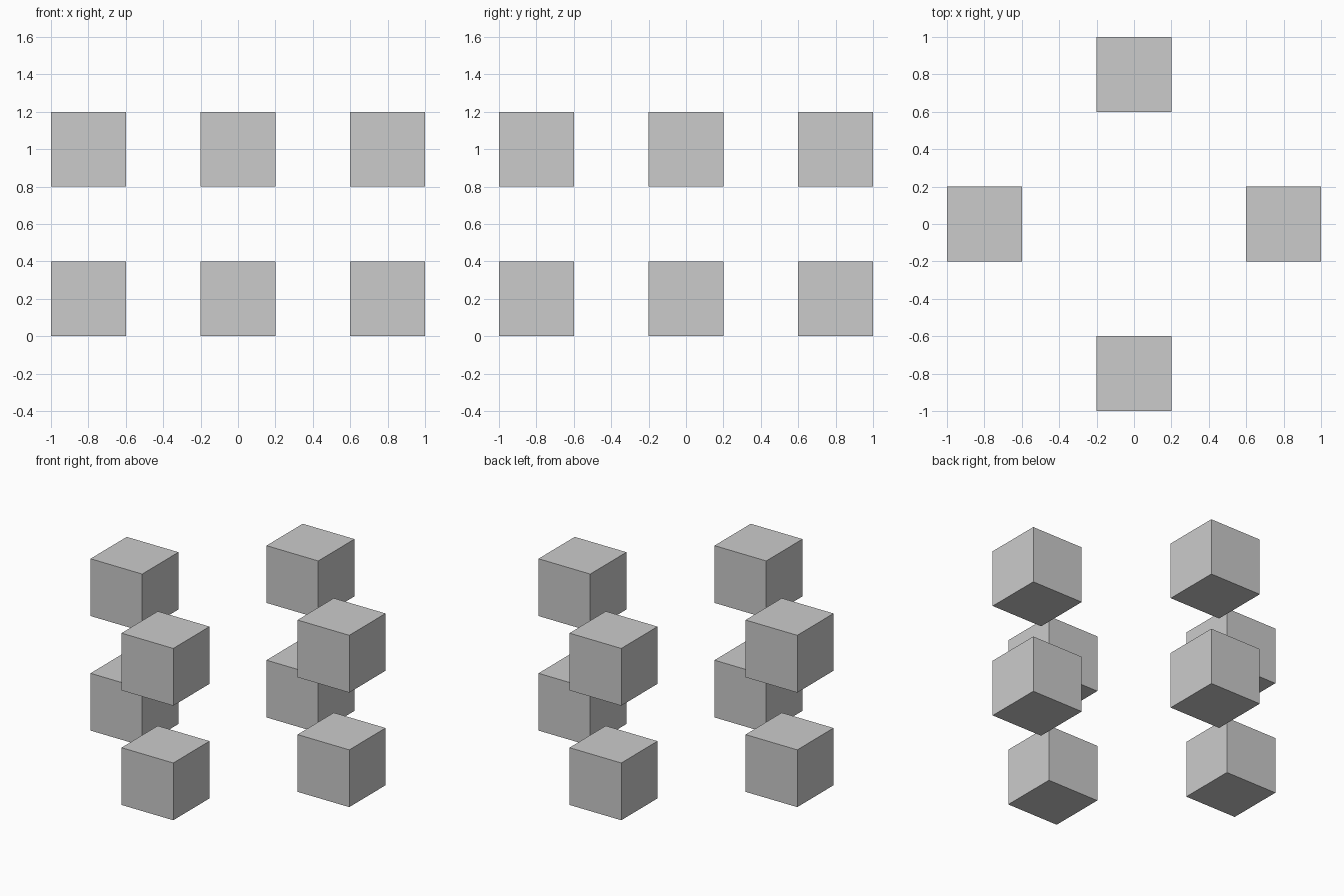
import bpy

if "Cube" in bpy.data.objects:
    bpy.data.objects.remove(bpy.data.objects["Cube"])

SIZE = 0.4      # cube edge
RADIUS = 0.8    # distance of each column from the centre

# Two layers of four cubes arranged in a cross
columns = {
    "left": (-RADIUS, 0),
    "right": (RADIUS, 0),
    "front": (0, -RADIUS),
    "back": (0, RADIUS),
}
layers = {"lower": 0.2, "upper": 1.0}

for layer, z in layers.items():
    for side, (x, y) in columns.items():
        bpy.ops.mesh.primitive_cube_add(size=SIZE, location=(x, y, z))
        bpy.context.object.name = f"{layer}_{side}_cube"
